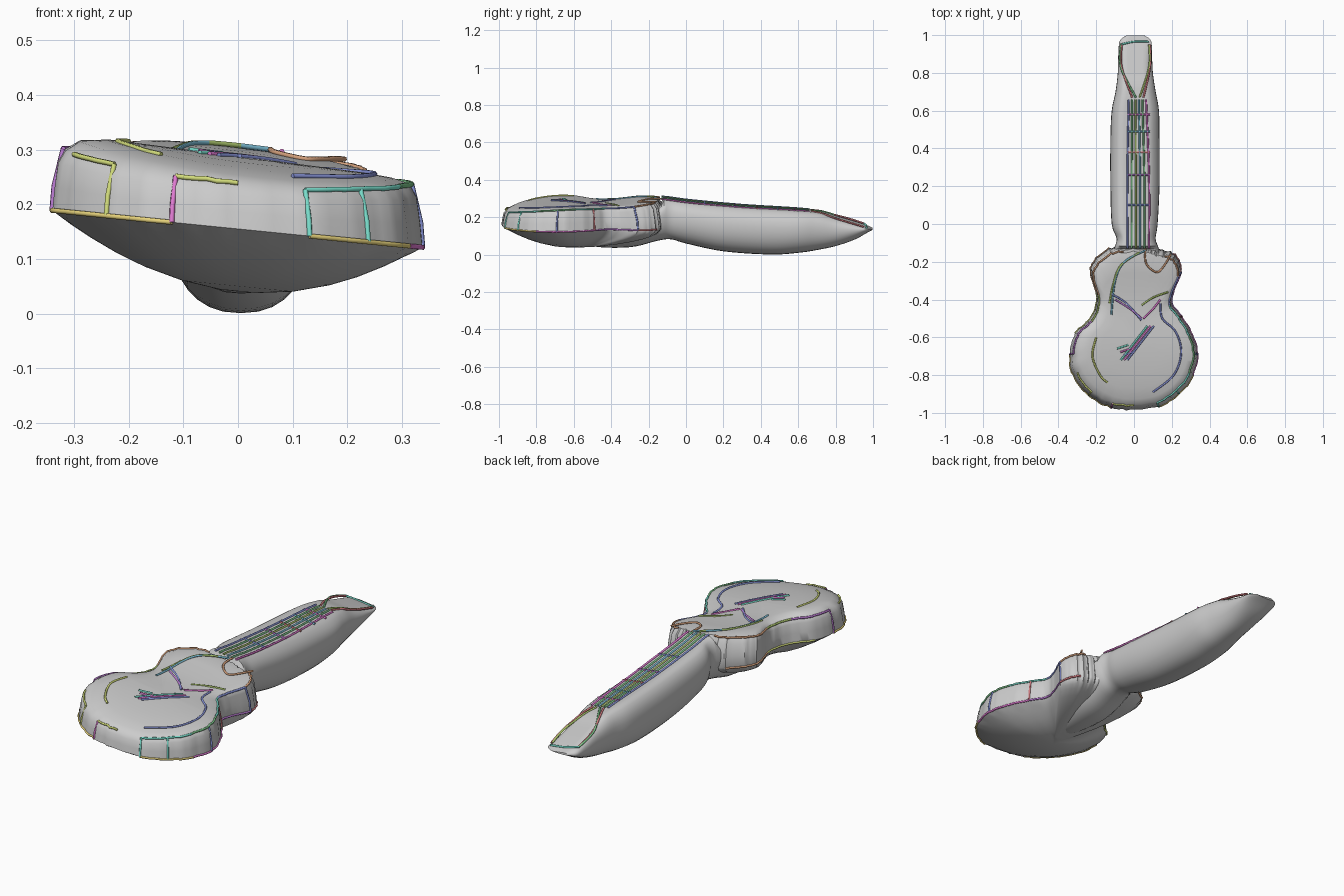
import bpy, bmesh, math, random
from mathutils import Vector

if "Cube" in bpy.data.objects:
    bpy.data.objects.remove(bpy.data.objects["Cube"])

random.seed(4)
TILT = 0.13
CENTRE = Vector((0, -0.6))


def spline(pts, steps, closed=False):
    """Catmull-Rom samples through points of any dimension."""
    n, out = len(pts), []
    get = (lambda i: pts[i % n]) if closed else (lambda i: pts[max(0, min(n - 1, i))])
    for i in range(n if closed else n - 1):
        p = [get(i + k) for k in (-1, 0, 1, 2)]
        for s in range(steps):
            t = s / steps
            out.append(tuple(0.5 * (2 * b + (c - a) * t + (2 * a - 5 * b + 4 * c - d) * t * t
                                    + (3 * b - a - 3 * c + d) * t ** 3) for a, b, c, d in zip(*p)))
    if not closed:
        out.append(tuple(pts[-1]))
    return out


# height of the playing face along the length, tilted down towards +x
TOP = spline([(-1, .235), (-.9, .262), (-.75, .282), (-.6, .288), (-.4, .28), (-.2, .305), (-.1, .304),
              (0, .29), (.3, .262), (.67, .238), (.8, .203), (.93, .165), (1, .14)], 4)


def top_z(x, y):
    for (a, za), (b, zb) in zip(TOP, TOP[1:]):
        if y <= b:
            break
    return za + (zb - za) * (y - a) / (b - a) - TILT * x


def seam_z(x, y):
    return 0.155 - 0.1 * x


def loft(name, rings, angle):
    bm = bmesh.new()
    vr = [[bm.verts.new(p) for p in r] for r in rings]
    for a, b in zip(vr, vr[1:]):
        for i in range(len(a)):
            j = (i + 1) % len(a)
            bm.faces.new((a[i], a[j], b[j], b[i]))
    bm.faces.new(vr[0])
    bm.faces.new(vr[-1])
    bmesh.ops.recalc_face_normals(bm, faces=bm.faces)
    me = bpy.data.meshes.new(name)
    bm.to_mesh(me)
    bm.free()
    for f in me.polygons:
        f.use_smooth = True
    me.set_sharp_from_angle(angle=math.radians(angle))
    ob = bpy.data.objects.new(name, me)
    bpy.context.collection.objects.link(ob)


# body: waisted outline, gently domed face, wall and shallow bowl back
OUTLINE = spline([(0, -.985), (.13, -.965), (.24, -.9), (.31, -.8), (.335, -.69), (.31, -.59), (.25, -.49),
                  (.2, -.42), (.215, -.34), (.247, -.26), (.24, -.2), (.205, -.152), (.175, -.142),
                  (.14, -.138), (.1, -.125), (.05, -.115), (-.06, -.115), (-.13, -.13), (-.2, -.18),
                  (-.23, -.25), (-.2, -.36), (-.2, -.43), (-.24, -.51), (-.31, -.58), (-.34, -.69),
                  (-.32, -.8), (-.24, -.905), (-.12, -.97)], 6, True)
JITTER = [random.uniform(-.01, .01) for _ in OUTLINE]


def body_ring(s, z_of):
    ring = []
    for o, j in zip(OUTLINE, JITTER):
        p = CENTRE + (Vector(o) - CENTRE) * (s + (j if s > .9 else 0))
        ring.append((p.x, p.y, z_of(p.x, p.y)))
    return ring


def edge_drop(x, y):
    """The face rolls off more along the raised -x side."""
    return .008 + .07 * max(0, -x - .05)


def wall(f, k=0.0):
    return lambda x, y: seam_z(x, y) + (top_z(x, y) - k * edge_drop(x, y) - seam_z(x, y)) * f


def bowl(s):
    def z_of(x, y):
        full = min(1, max(0, (y + .5) / .3))
        return seam_z(x, y) - 0.115 * (1 - s * s) ** (1 - .4 * full)
    return z_of


rings = [body_ring(s, top_z) for s in (.03, .25, .5, .7)]
rings += [body_ring(.85, wall(1, .3)), body_ring(.93, wall(1, 1)), body_ring(.968, wall(.8, 1)),
          body_ring(.987, wall(.4, 1)), body_ring(1, seam_z)]
rings += [body_ring(s, bowl(s)) for s in (.98, .95, .9, .8, .65, .5, .3, .1)]
loft("guitar_body", rings, 42)

# neck with heel and headstock: y, left, right, underside
NECK = spline([(-.66, -.03, .04, .10), (-.5, -.09, .10, .045), (-.3, -.125, .14, .04), (-.15, -.11, .135, .075),
               (-.08, -.092, .115, .082), (0, -.118, .125, .06), (.2, -.125, .135, .018),
               (.45, -.125, .135, .001), (.6, -.118, .132, .01), (.7, -.098, .115, .025),
               (.8, -.086, .1, .046), (.9, -.083, .095, .08), (.97, -.075, .09, .118),
               (.998, -.04, .055, .132)], 5)
rings = []
for y, xl, xr, zb in NECK:
    ring, c, w = [], (xl + xr) / 2, (xr - xl) / 2
    for i in range(32):
        a = 2 * math.pi * i / 32
        ca, sa = math.cos(a), math.sin(a)
        x = c + w * math.copysign(abs(ca) ** .85, ca)
        zt = top_z(x, y) - (.03 if y < -.12 else 0)
        mid = zb + (top_z(c, y) - zb) * .58
        z = mid + (zt - mid) * min(1, 1.15 * sa ** .8) if sa > 0 else mid + (mid - zb) * sa
        ring.append((x, y, z))
    rings.append(ring)
loft("guitar_neck", rings, 45)

# coloured sketch strokes lying on the surface
COLOURS = {"green": (.2, .55, .25), "lime": (.65, .72, .2), "olive": (.4, .55, .15), "teal": (.2, .75, .62),
           "blue": (.25, .3, .7), "sky": (.2, .5, .65), "purple": (.5, .2, .65), "magenta": (.75, .2, .65),
           "red": (.65, .2, .22), "brown": (.65, .35, .2), "gold": (.8, .65, .2)}
MATS = {}
for k, v in COLOURS.items():
    MATS[k] = bpy.data.materials.new(k)
    MATS[k].diffuse_color = (*v, 1)


def tube(name, colour, pts, r=.005):
    cu = bpy.data.curves.new(name, 'CURVE')
    cu.dimensions = '3D'
    cu.bevel_depth = r
    cu.bevel_resolution = 1
    cu.use_fill_caps = True
    sp = cu.splines.new('POLY')
    sp.points.add(len(pts) - 1)
    for q, p in zip(sp.points, pts):
        q.co = (*p, 1)
    cu.materials.append(MATS[colour])
    bpy.context.collection.objects.link(bpy.data.objects.new(name, cu))


def stroke(name, colour, *pts):
    tube(name, colour, [(x, y, top_z(x, y) + .001) for x, y in spline(pts, 8)])


def rim(name, colour, a, b, s, z_of):
    """Stroke along the body outline between control points a and b."""
    tube(name, colour, (body_ring(s, z_of) * 2)[a * 6:b * 6 + 1])


# strings, fretboard edges and frets
for x, c in ((-.035, "blue"), (-.012, "green"), (.01, "olive"), (.032, "sky"), (.055, "green"), (.08, "magenta")):
    stroke("string", c, (x, -.13), (x, .25), (x * .8, .66))
for y, c in zip((.1, .26, .38, .49, .58), ("blue", "purple", "red", "sky", "magenta")):
    stroke("fret", c, (-.035, y), (.085, y))

# headstock edges
for a, b, c in ((-.01, -.065, "red"), (.01, -.07, "green"), (.03, .08, "olive"), (.05, .085, "red")):
    stroke("headstock_edge", c, (a, .67), (b, .83), (b, .95))
stroke("headstock_end", "teal", (-.07, .95), (.0, .965), (.08, .965))

# face decoration, cutaway line, bridge and inner contours
stroke("cutaway_line", "brown", (.06, -.13), (.065, -.21), (.12, -.255), (.16, -.22), (.195, -.16))
stroke("pickguard_edge", "blue", (.14, -.42), (.15, -.5), (.22, -.57), (.25, -.68), (.21, -.8), (.1, -.89))
stroke("face_curve", "sky", (.06, -.14), (-.05, -.2), (-.1, -.3), (-.12, -.48))
stroke("face_curve", "olive", (.03, -.15), (-.07, -.22), (-.11, -.32), (-.13, -.42))
stroke("face_curve", "lime", (-.2, -.6), (-.22, -.7), (-.18, -.8), (-.14, -.84))
stroke("face_line", "blue", (-.12, -.37), (-.04, -.42), (.04, -.51))
stroke("face_line", "purple", (-.1, -.4), (-.02, -.45), (.04, -.5))
stroke("face_line", "olive", (.04, -.43), (.1, -.39), (.18, -.36))
stroke("face_line", "magenta", (.05, -.5), (.1, -.45), (.14, -.4))
for d, c in ((0, "teal"), (.018, "magenta"), (.035, "blue")):
    stroke("bridge_bar", c, (-.07 + d, -.72), (.07 + d, -.54))
    stroke("bridge_bar", c, (-.09 + d, -.66 - d), (-.03 + d, -.64 - d))

# upper and lower rim outlines
for a, b, c in ((1, 3, "teal"), (3, 5, "green"), (5, 7, "teal"), (7, 9, "blue"), (9, 12, "brown"),
                (16, 20, "brown"), (20, 22, "olive"), (22, 24, "purple"), (25, 26, "lime"), (27, 28, "lime")):
    rim("face_rim", c, a, b, .94, wall(1, 1))
for a, b, c in ((1, 3, "gold"), (3, 6, "magenta"), (6, 9, "purple"), (9, 11, "red"),
                (17, 20, "brown"), (20, 23, "lime"), (24, 27, "gold")):
    rim("back_rim", c, a, b, 1, seam_z)

# short posts joining the two rims
for i, c in ((1, "teal"), (2, "teal"), (4, "blue"), (6, "red"), (9, "blue"), (24, "purple"), (26, "lime"), (27, "magenta")):
    tube("rim_post", c, [body_ring(.94, wall(1, 1))[i * 6], body_ring(.989, wall(.4, 1))[i * 6],
                         body_ring(1, seam_z)[i * 6]])

for m in bpy.data.materials:
    if m.users and not m.is_grease_pencil:
        m.use_nodes = True
        m.node_tree.nodes["Principled BSDF"].inputs["Base Color"].default_value = m.diffuse_color
